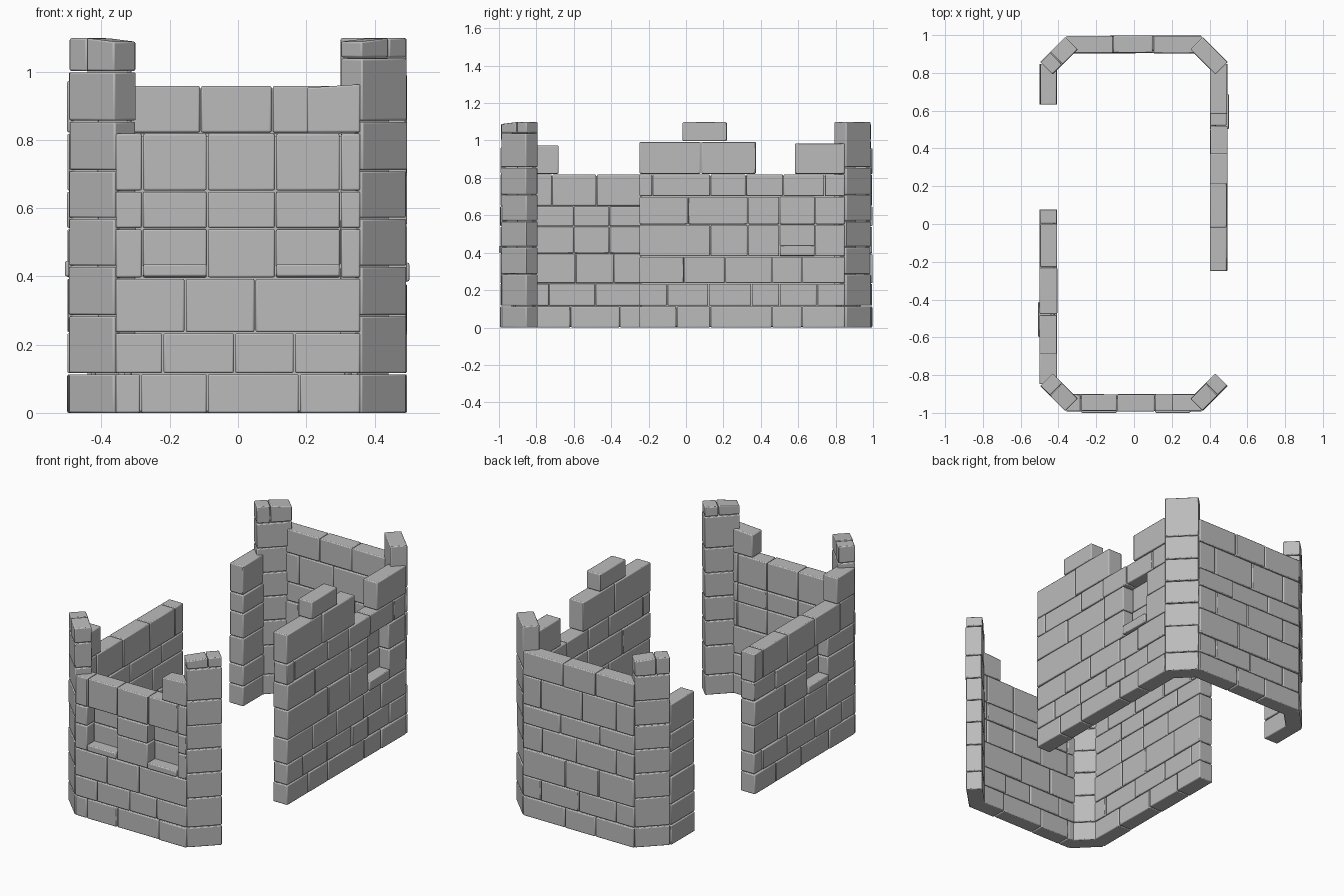
import bpy, bmesh, random
from mathutils import Vector

random.seed(4)
if "Cube" in bpy.data.objects:
    bpy.data.objects.remove(bpy.data.objects["Cube"], do_unlink=True)

stone = bpy.data.materials.new("grey stone")
stone.use_nodes = True
GREY = (0.5, 0.5, 0.5, 1)
stone.diffuse_color = GREY
stone.node_tree.nodes["Principled BSDF"].inputs["Base Color"].default_value = GREY

THICK = 0.085
GAP = 0.002


class Masonry:
    """Collects stones in a wall frame: u along, d inward from the outer face, z up."""

    def __init__(self, name, origin, along, inward):
        self.name, self.bm = name, bmesh.new()
        self.o, self.u, self.d = Vector((*origin, 0)), Vector((*along, 0)), Vector((*inward, 0))

    def box(self, u0, u1, d0, d1, z0, z1, tilt=0):
        v = [self.bm.verts.new(self.o + self.u * u + self.d * d +
                               Vector((0, 0, z + (tilt * (u > u0) if z > z0 else 0))))
             for u in (u0, u1) for d in (d0, d1) for z in (z0, z1)]
        for f in ((0, 1, 3, 2), (4, 6, 7, 5), (0, 4, 5, 1), (2, 3, 7, 6), (0, 2, 6, 4), (1, 5, 7, 3)):
            self.bm.faces.new([v[i] for i in f])

    def stone(self, u0, u1, z0, z1, front=0.0, tilt=0):
        out = front - random.uniform(0, 0.006)
        self.box(u0 + GAP, u1 - GAP, out, THICK + random.uniform(0, 0.004),
                 z0 + (GAP if z0 else 0), z1 - GAP, tilt)

    def course(self, z0, z1, cuts, niches=()):
        for a, b in zip(cuts, cuts[1:]):
            self.stone(a, b, z0, z1, 0.058 if (a, b) in niches else 0)

    def core(self, u0, u1, top):
        self.box(u0 + 0.008, u1 - 0.008, 0.065, 0.077, 0.004, top - 0.01)

    def sill(self, u0, u1, z0, z1):
        self.box(u0 + GAP, u1 - GAP, -0.012, 0.07, z0, z1)

    def finish(self):
        bmesh.ops.recalc_face_normals(self.bm, faces=self.bm.faces)
        me = bpy.data.meshes.new(self.name)
        self.bm.to_mesh(me)
        self.bm.free()
        me.materials.append(stone)
        ob = bpy.data.objects.new(self.name, me)
        bpy.context.collection.objects.link(ob)
        mod = ob.modifiers.new("worn edges", "BEVEL")
        mod.width, mod.segments = 0.005, 2
        bpy.ops.object.select_all(action="DESELECT")
        ob.select_set(True)
        bpy.context.view_layer.objects.active = ob
        bpy.ops.object.shade_smooth_by_angle(angle=0.6)


def spread(start, end, size, odd):
    """Running-bond joints between two ends, shifted on odd courses."""
    cuts, u = [start], start + size * (0.55 if odd else 1)
    while u < end - size * 0.3:
        cuts.append(u + random.uniform(-0.02, 0.02))
        u += size
    return cuts + [end]


LEVELS = [0, 0.115, 0.235, 0.395, 0.54, 0.65, 0.82]
ROWS = list(zip(LEVELS, LEVELS[1:]))

# Front wall with two blind windows
w = Masonry("front_wall", (0, -0.988), (1, 0), (0, 1))
windows = [(-0.28, -0.09), (0.11, 0.3)]
split = [-0.36, -0.28, -0.09, 0.11, 0.3, 0.36]
front_cuts = [[-0.36, -0.285, -0.09, 0.18, 0.36], [-0.36, -0.22, -0.01, 0.165, 0.36],
              [-0.36, -0.155, 0.05, 0.36], split, split, split]
for i, (row, cuts) in enumerate(zip(ROWS, front_cuts)):
    w.course(*row, cuts, windows if i in (3, 4) else ())
for a, b in windows:
    w.sill(a, b, 0.4, 0.435)
w.stone(0.2, 0.36, 0.82, 0.955, tilt=0.01)
w.core(-0.36, 0.36, 0.82)
w.finish()

# Back wall, one course higher
w = Masonry("back_wall", (0, 0.992), (1, 0), (0, -1))
for i, row in enumerate(ROWS):
    w.course(*row, spread(-0.36, 0.36, 0.23, i % 2))
w.course(0.82, 0.96, [-0.36, -0.11, 0.1, 0.36])
w.core(-0.36, 0.36, 0.96)
w.finish()

# Long left wall with a broken, stepped top
w = Masonry("left_wall", (0.49, 0), (0, 1), (-1, 0))
levels = [0, 0.115, 0.235, 0.38, 0.55, 0.7, 0.82]
left_cuts = [[-0.25, -0.05, 0.13, 0.46, 0.62, 0.85], [-0.25, -0.1, 0.12, 0.35, 0.5, 0.7, 0.85],
             [-0.25, -0.01, 0.21, 0.46, 0.62, 0.85], [-0.25, 0.13, 0.33, 0.5, 0.69, 0.85],
             [-0.25, 0.01, 0.33, 0.5, 0.69, 0.85], [-0.25, -0.18, 0.13, 0.32, 0.52, 0.74, 0.85]]
for i, cuts in enumerate(left_cuts):
    w.course(levels[i], levels[i + 1], cuts, [(0.5, 0.69)] if i in (3, 4) else ())
w.sill(0.5, 0.69, 0.385, 0.44)
w.course(0.82, 0.995, [-0.25, 0.08, 0.375])
w.stone(0.58, 0.85, 0.82, 0.985)
w.stone(-0.02, 0.22, 0.995, 1.1)
w.core(-0.25, 0.85, 0.82)
w.finish()

# Right wall, broken off past the middle
w = Masonry("right_wall", (-0.495, 0), (0, 1), (1, 0))
for i, row in enumerate(ROWS):
    if i in (3, 4):
        w.course(*row, [-0.85, -0.6, -0.41, -0.12 - 0.08 * (i % 2), 0.08], [(-0.6, -0.41)])
    else:
        w.course(*row, spread(-0.85, 0.08, 0.24, i % 2))
w.sill(-0.6, -0.41, 0.4, 0.445)
w.stone(-0.85, -0.68, 0.82, 0.975)
w.core(-0.85, 0.08, 0.82)
w.finish()

# Short stub of the right wall beside the back corner
w = Masonry("right_wall_stub", (-0.495, 0), (0, 1), (1, 0))
for row in ROWS:
    w.course(*row, [0.63, 0.85])
w.finish()

# Four angled corner piers
PIER = [0, 0.115, 0.285, 0.43, 0.57, 0.71, 0.855]
H, R = 0.096, 0.5 ** 0.5
for sx, side in ((1, "left"), (-1, "right")):
    for sy, end in ((-1, "front"), (1, "back")):
        w = Masonry(f"{end}_{side}_pier", (sx * 0.427, sy * 0.92), (sx * R, -sy * R), (-sx * R, -sy * R))
        for i, (a, b) in enumerate(zip(PIER, PIER[1:])):
            w.course(a, b, [-H, H])
        if (sx, sy) == (1, 1):
            w.course(0.855, 1.1, [-H, H])
        else:
            cap = 1.04 if sx > 0 else 1.0
            w.course(0.855, cap, [-H, H])
            w.stone(-H, 0.02, cap, 1.09, tilt=0.01)
            w.stone(0.02, H, cap, 1.1)
        w.core(-H, H, 1.05)
        w.finish()
